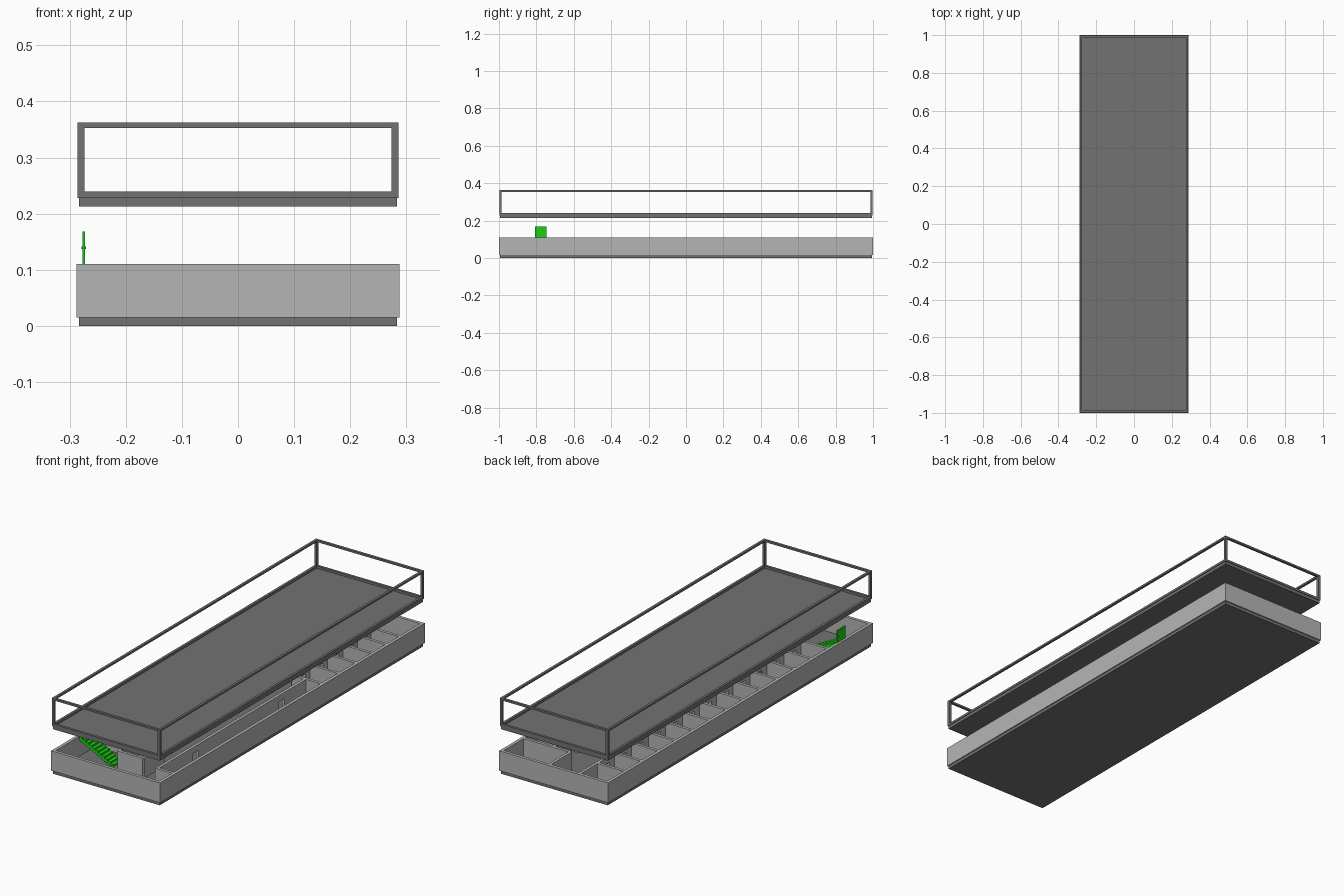
import bpy, bmesh

if "Cube" in bpy.data.objects:
    bpy.data.objects.remove(bpy.data.objects["Cube"])

def material(name, rgb):
    m = bpy.data.materials.new(name)
    m.diffuse_color = (*rgb, 1)
    m.use_nodes = True
    m.node_tree.nodes["Principled BSDF"].inputs["Base Color"].default_value = m.diffuse_color
    return m

SLAB = material("dark_grey_slab", (0.17, 0.17, 0.17))
WALL = material("light_grey_wall", (0.46, 0.46, 0.46))
GREEN = material("green", (0.012, 0.62, 0.006))

def finish(bm, name, mat):
    me = bpy.data.meshes.new(name)
    bmesh.ops.recalc_face_normals(bm, faces=bm.faces)
    bm.to_mesh(me)
    bm.free()
    me.materials.append(mat)
    ob = bpy.data.objects.new(name, me)
    bpy.context.collection.objects.link(ob)
    return ob

def add_box(bm, x0, x1, y0, y1, z0, z1):
    vs = bmesh.ops.create_cube(bm, size=1)["verts"]
    for v in vs:
        v.co.x = x1 if v.co.x > 0 else x0
        v.co.y = y1 if v.co.y > 0 else y0
        v.co.z = z1 if v.co.z > 0 else z0

def boxes(name, mat, items):
    bm = bmesh.new()
    for it in items:
        add_box(bm, *it)
    return finish(bm, name, mat)

def ring(x, y, t, z0, z1):
    """Four boxes making a rectangular band of thickness t."""
    return [(-x, x, -y, -y + t, z0, z1), (-x, x, y - t, y, z0, z1),
            (-x, -x + t, -y + t, y - t, z0, z1), (x - t, x, -y + t, y - t, z0, z1)]

FLOOR, TOP, HEAD, T = 0.015, 0.11, 0.082, 0.007   # T: half thickness of inner walls
X, Y = 0.288, 1.0

# lower storey: floor plate and outer walls
boxes("lower_floor", SLAB, [(-0.283, 0.283, -0.995, 0.995, 0, FLOOR)])
boxes("outer_walls", WALL, ring(X, Y, 0.015, FLOOR, TOP))

def wall_y(x, y0, y1, doors=()):
    """Wall running along y, with door openings under a lintel."""
    out, y = [], y0
    for d in doors:
        out.append((x - T, x + T, y, d - 0.02, FLOOR, TOP))
        out.append((x - T, x + T, d - 0.02, d + 0.02, HEAD, TOP))
        y = d + 0.02
    return out + [(x - T, x + T, y, y1, FLOOR, TOP)]

def wall_x(y, x0, x1):
    return [(x0, x1, y - T, y + T, FLOOR, TOP)]

# row of small rooms along the left side
left_rows = [-0.68 + 0.128 * i for i in range(13)]
left_doors = [a + 0.064 for a in left_rows[:-1]]
left = wall_y(-0.13, left_rows[0], 0.985, left_doors)
for y in left_rows:
    left += wall_x(y, -0.275, -0.137)
boxes("left_rooms", WALL, left)

# long hall and rooms along the right side
right_rows = [0.24, 0.37, 0.5, 0.62, 0.73, 0.83]
right = wall_y(0.19, -0.88, 0.24, [-0.6, 0.05])
right += wall_y(0.12, 0.24, 0.83, [0.31, 0.44, 0.56, 0.68, 0.78])
right += wall_x(-0.88, 0.183, 0.275)
for y in right_rows:
    right += wall_x(y, 0.12, 0.275)
boxes("right_rooms", WALL, right)

# back room and core block behind the entrance
core = wall_y(0.03, 0.83, 0.985) + wall_x(0.83, 0.03, 0.12)
core += wall_x(-0.83, -0.05, 0.08) + wall_x(-0.68, -0.05, 0.08)
core += wall_y(-0.05, -0.83, -0.68) + wall_y(0.08, -0.83, -0.68)
boxes("core_walls", WALL, core)

# green staircase rising towards the left wall: saw-tooth profile extruded in y
N, XA, XB = 11, -0.09, -0.272
run, rise = (XB - XA) / N, (TOP - FLOOR) / N
pts = [(XA, FLOOR)]
for i in range(N):
    pts += [(XA + run * i, FLOOR + rise * (i + 1)), (XA + run * (i + 1), FLOOR + rise * (i + 1))]
pts += [(XB, TOP - 0.018), (XA + run * 1.6, FLOOR)]
bm = bmesh.new()
face = bm.faces.new([bm.verts.new((x, -0.81, z)) for x, z in pts])
new = bmesh.ops.extrude_face_region(bm, geom=[face])["geom"]
bmesh.ops.translate(bm, vec=(0, 0.065, 0), verts=[g for g in new if isinstance(g, bmesh.types.BMVert)])
finish(bm, "staircase", GREEN)

# green door at the head of the stairs, with handles, and one inner door
boxes("stair_door", GREEN, [(-0.277, -0.273, -0.808, -0.745, TOP, 0.168),
                            (-0.279, -0.271, -0.757, -0.752, 0.137, 0.141)])
boxes("inner_door", GREEN, [(-0.132, -0.128, left_doors[2] - 0.02, left_doors[2] + 0.02, FLOOR, HEAD)])

# upper storey: slab with open frame of rails and posts
boxes("upper_floor", SLAB, [(-0.283, 0.283, -0.995, 0.995, 0.213, 0.228)])
R = 0.012
frame = ring(0.286, 0.998, R, 0.228, 0.239) + ring(0.286, 0.998, R, 0.353, 0.362)
for sx in (-1, 1):
    for sy in (-1, 1):
        cx, cy = sx * (0.286 - R / 2), sy * (0.998 - R / 2)
        frame.append((cx - R / 2, cx + R / 2, cy - R / 2, cy + R / 2, 0.239, 0.353))
boxes("upper_frame", SLAB, frame)
